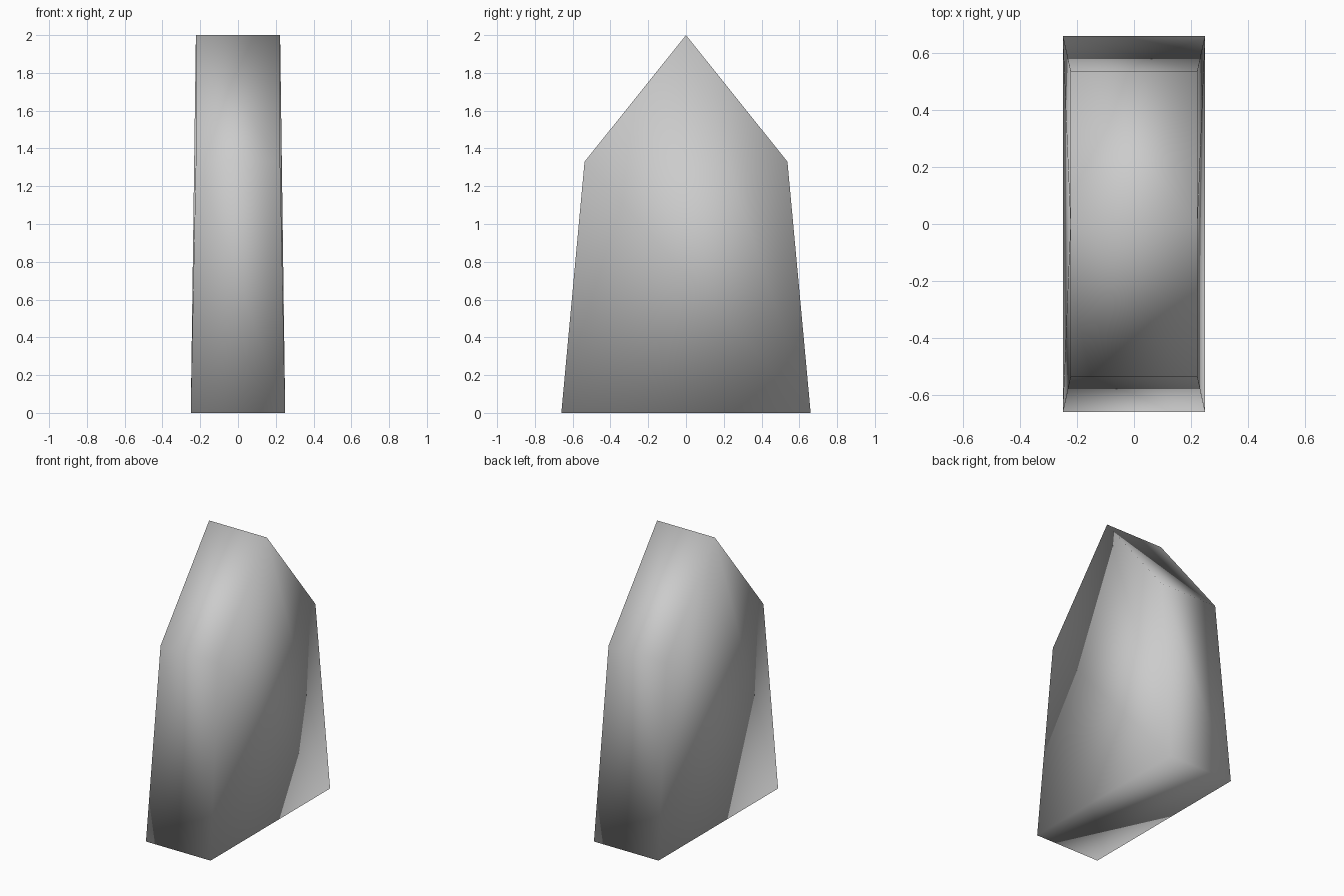
import bpy
import bmesh

if "Cube" in bpy.data.objects:
    bpy.data.objects.remove(bpy.data.objects["Cube"])

# Stone grey, used everywhere
grey = bpy.data.materials.new("stone grey")
grey.diffuse_color = (0.6, 0.6, 0.6, 1)
grey.use_nodes = True
grey.node_tree.nodes["Principled BSDF"].inputs["Base Color"].default_value = grey.diffuse_color

# Gabled outline: (y, z, half thickness)
profile = [(-0.66, 0, 0.25), (0.66, 0, 0.25), (0.537, 1.33, 0.223),
           (0, 2, 0.223), (-0.537, 1.33, 0.223)]

# Tapered slab: two pentagonal sides joined by a rim
bm = bmesh.new()
left = [bm.verts.new((-t, y, z)) for y, z, t in profile]
right = [bm.verts.new((t, y, z)) for y, z, t in profile]
bm.faces.new(left[::-1])
bm.faces.new(right)
for i in range(len(profile)):
    j = (i + 1) % len(profile)
    bm.faces.new((left[i], left[j], right[j], right[i]))
bmesh.ops.recalc_face_normals(bm, faces=bm.faces)

# Soft shading across the whole slab
for face in bm.faces:
    face.smooth = True

mesh = bpy.data.meshes.new("pointed_slab")
bm.to_mesh(mesh)
bm.free()
mesh.materials.append(grey)
slab = bpy.data.objects.new("pointed_slab", mesh)
bpy.context.collection.objects.link(slab)
